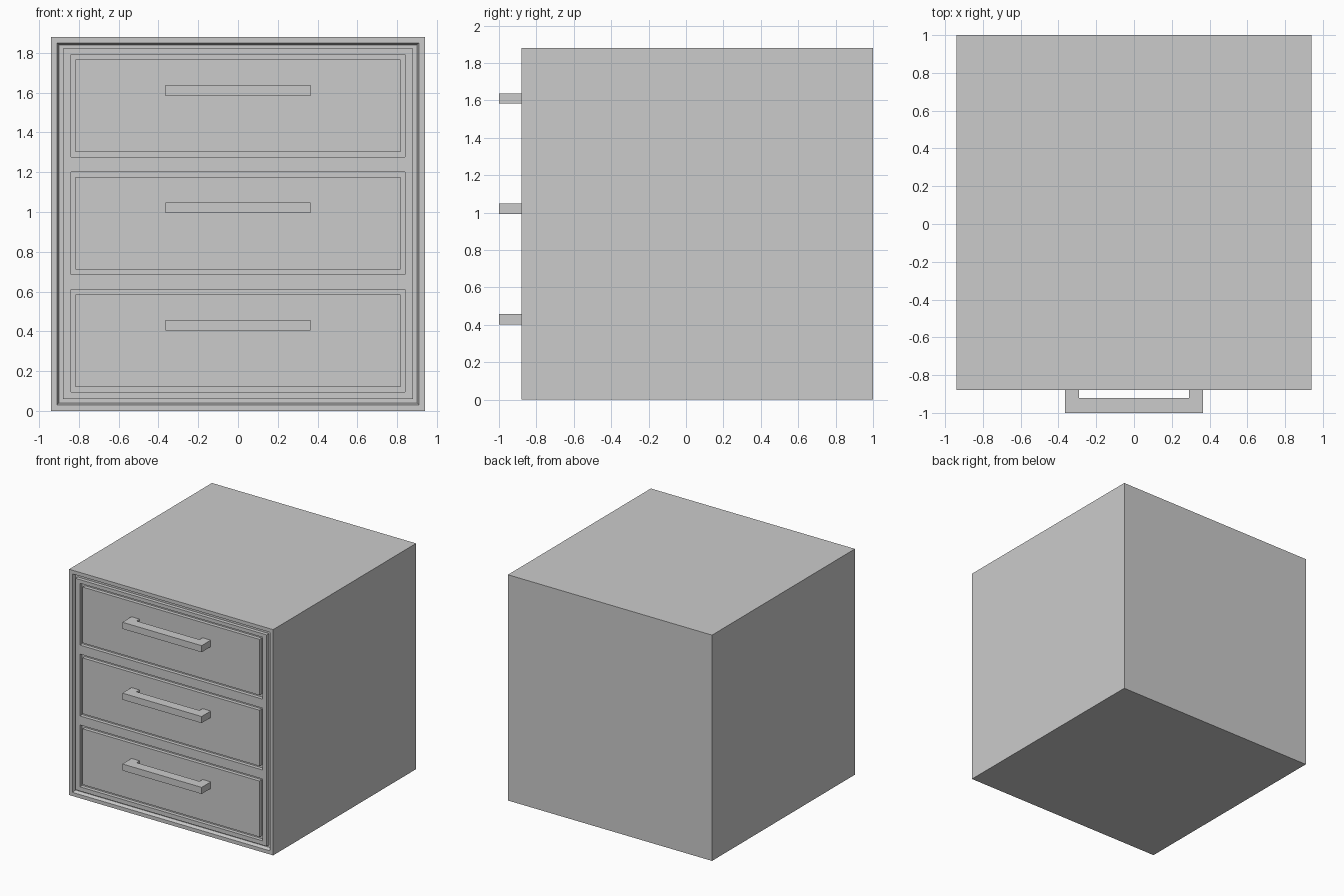
import bpy, bmesh

if "Cube" in bpy.data.objects:
    bpy.data.objects.remove(bpy.data.objects["Cube"])

FRONT, FLOOR = -0.88, -0.85      # front plane and bottom of the grooves
DRAWER_X = 0.84                  # half width of a drawer opening
OPENINGS = [(0.095, 0.61), (0.685, 1.20), (1.275, 1.79)]
GAP = 0.025


def finish(bm, name):
    bmesh.ops.recalc_face_normals(bm, faces=bm.faces)
    mesh = bpy.data.meshes.new(name)
    bm.to_mesh(mesh)
    bm.free()
    obj = bpy.data.objects.new(name, mesh)
    bpy.context.collection.objects.link(obj)
    return obj


def extrude(bm, faces, vec):
    geom = bmesh.ops.extrude_face_region(bm, geom=faces, use_keep_orig=True)["geom"]
    verts = [v for v in geom if isinstance(v, bmesh.types.BMVert)]
    bmesh.ops.translate(bm, verts=verts, vec=vec)


def box(name, x0, x1, y0, y1, z0, z1):
    bm = bmesh.new()
    face = bm.faces.new([bm.verts.new(p) for p in
                         ((x0, y0, z0), (x1, y0, z0), (x1, y0, z1), (x0, y0, z1))])
    extrude(bm, [face], (0, y1 - y0, 0))
    return finish(bm, name)


# cabinet body with a front rim that slopes into a shallow recess
body = box("cabinet_body", -0.94, 0.94, FRONT, 1.0, 0.0, 1.88)
bm = bmesh.new()
bm.from_mesh(body.data)
front = min(bm.faces, key=lambda f: f.calc_center_median().y)
bmesh.ops.inset_region(bm, faces=[front], thickness=0.043)
bmesh.ops.inset_region(bm, faces=[front], thickness=0.014, depth=FRONT - FLOOR)
bm.to_mesh(body.data)
bm.free()

# face frame: grid of cells with the drawer openings left out
xs = [-0.88, -DRAWER_X, DRAWER_X, 0.88]
zs = [0.06] + [z for pair in OPENINGS for z in pair] + [1.82]
bm = bmesh.new()
grid = [[bm.verts.new((x, FRONT, z)) for x in xs] for z in zs]
for r in range(len(zs) - 1):
    for c in range(3):
        if not (c == 1 and r % 2 == 1):
            bm.faces.new((grid[r][c], grid[r][c + 1], grid[r + 1][c + 1], grid[r + 1][c]))
extrude(bm, list(bm.faces), (0, FLOOR - FRONT, 0))
finish(bm, "face_frame")


# U-shaped pull handle
def handle(name, z):
    half = [(0.365, FRONT), (0.365, -1.0)]
    inner = [(0.29, -0.92), (0.29, FRONT)]
    right = inner[::-1] + half[:1] + half[1:]
    outline = half + [(-x, y) for x, y in half[::-1]] + [(-x, y) for x, y in inner[::-1]] + inner
    bm = bmesh.new()
    face = bm.faces.new([bm.verts.new((x, y, z)) for x, y in outline])
    extrude(bm, [face], (0, 0, 0.055))
    return finish(bm, name)


# drawer fronts and handles
w = DRAWER_X - GAP
for i, (z0, z1) in enumerate(OPENINGS, 1):
    box(f"drawer_front_{i}", -w, w, FRONT, FLOOR, z0 + GAP, z1 - GAP)
    handle(f"drawer_handle_{i}", (z0 + z1) / 2 + 0.051)
